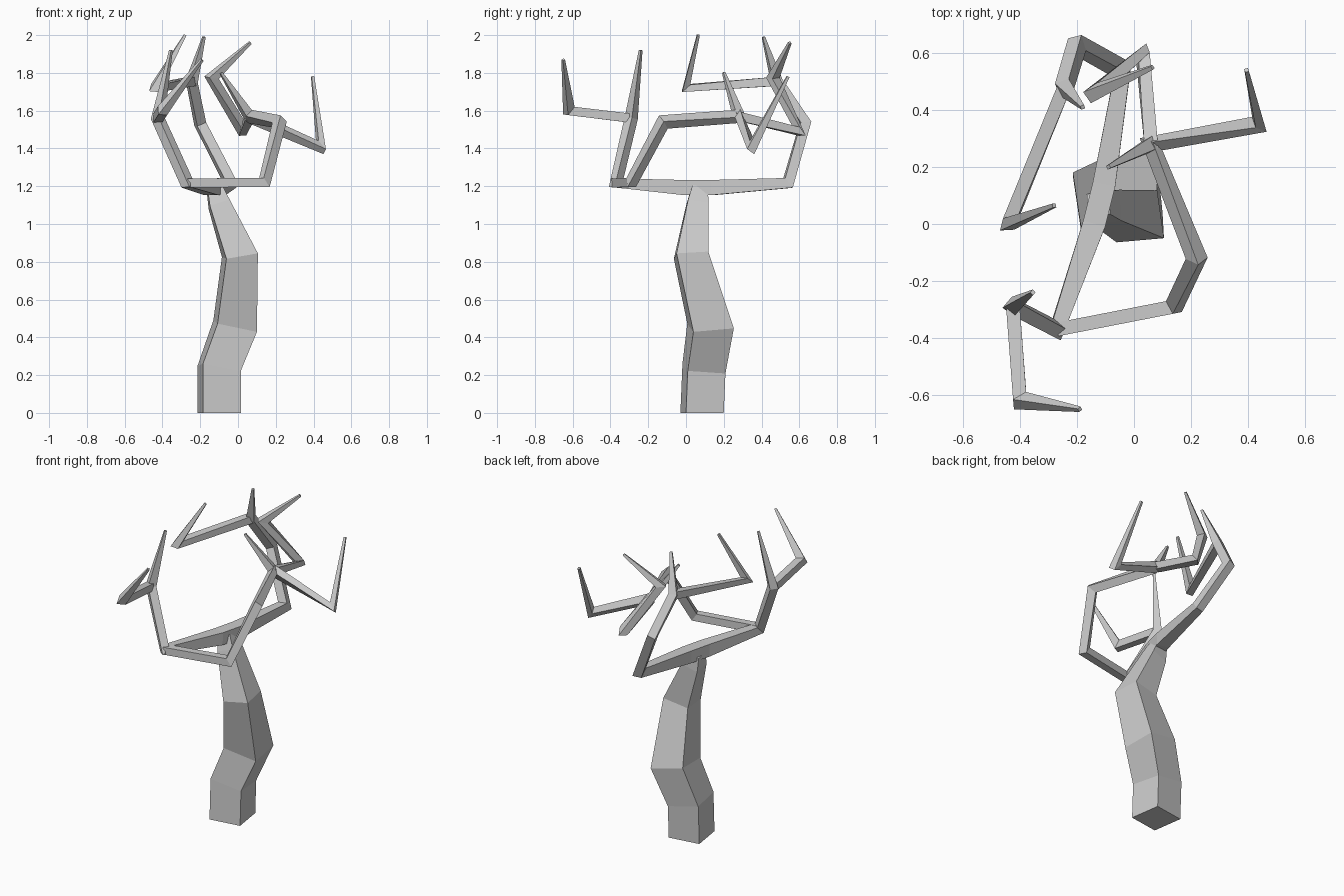
import bpy, bmesh
from mathutils import Vector
from math import radians, cos, sin

if "Cube" in bpy.data.objects:
    bpy.data.objects.remove(bpy.data.objects["Cube"])


def limb(name, points, radii, side=None):
    """Square tube along a path, mitred at the bends."""
    pts = [Vector(p) for p in points]
    dirs = [(b - a).normalized() for a, b in zip(pts, pts[1:])]
    u = Vector(side) if side else dirs[0].cross(Vector((0, 0, 1)))
    u = (u - dirs[0] * u.dot(dirs[0])).normalized()
    bm = bmesh.new()
    rings, last = [], dirs[0]
    for i, p in enumerate(pts):
        d1, d2 = dirs[max(i - 1, 0)], dirs[min(i, len(dirs) - 1)]
        t = (d1 + d2).normalized()
        u = last.rotation_difference(t) @ u
        u = (u - t * u.dot(t)).normalized()
        v = t.cross(u)
        last = t
        bend = d2 - d1
        stretch = min(1 / max(t.dot(d1), 0.1), 1.25) - 1
        ring = []
        for a, b in ((-1, -1), (1, -1), (1, 1), (-1, 1)):
            o = (u * a + v * b) * radii[i]
            if bend.length > 1e-4:
                n = bend.normalized()
                o += n * o.dot(n) * stretch
            ring.append(bm.verts.new(p + o))
        rings.append(ring)
    for r, s in zip(rings, rings[1:]):
        for k in range(4):
            bm.faces.new((r[k], r[(k + 1) % 4], s[(k + 1) % 4], s[k]))
    bm.faces.new(rings[0][::-1])
    bm.faces.new(rings[-1])
    bmesh.ops.recalc_face_normals(bm, faces=bm.faces[:])
    me = bpy.data.meshes.new(name)
    bm.to_mesh(me)
    bm.free()
    ob = bpy.data.objects.new(name, me)
    bpy.context.collection.objects.link(ob)
    return ob


# Fork points
hub = (-0.12, 0.07, 1.193)
front_fork = (-0.27, -0.37, 1.217)
left_fork = (-0.425, -0.29, 1.56)
right_fork = (0.06, 0.28, 1.57)
back_fork = (-0.245, 0.48, 1.755)
R, TIP = 0.024, 0.007

# Trunk
trunk = limb("trunk",
             [(-0.10, 0.085, 0), (-0.10, 0.095, 0.235), (-0.015, 0.13, 0.46),
              (0.01, 0.027, 0.835), (-0.10, 0.06, 1.105), (-0.125, 0.07, 1.19)],
             [0.101, 0.101, 0.106, 0.083, 0.055, 0.04],
             side=(cos(radians(8.5)), sin(radians(8.5)), 0))
for v in trunk.data.vertices[:4]:
    v.co.z = 0

# Main branches leaving the hub
limb("front_left_branch",
     [(-0.105, 0.14, 1.193), (-0.14, 0.0, 1.193), front_fork, left_fork, (-0.355, -0.24, 1.92)],
     [0.04, 0.04, 0.026, 0.025, TIP])
limb("back_branch",
     [(-0.14, 0.0, 1.193), (-0.105, 0.14, 1.193), (-0.04, 0.54, 1.217),
      (-0.20, 0.63, 1.53), back_fork, (-0.18, 0.41, 1.99)],
     [0.04, 0.04, 0.027, 0.026, 0.025, TIP])
limb("right_branch",
     [front_fork, (0.14, -0.29, 1.22), (0.22, -0.12, 1.54), right_fork,
      (0.44, 0.35, 1.405), (0.395, 0.54, 1.78)],
     [R, R, 0.026, 0.026, R, TIP])

# Side twigs
limb("left_twig", [left_fork, (-0.40, -0.62, 1.60), (-0.19, -0.65, 1.87)], [R, R, TIP])
limb("back_twig", [back_fork, (-0.44, 0.0, 1.72), (-0.28, 0.065, 2.0)], [R, R, TIP])
limb("right_twig", [right_fork, (0.03, 0.60, 1.49), (-0.14, 0.46, 1.775), (0.065, 0.55, 1.96)],
     [R, R, R, TIP])
limb("right_tip", [right_fork, (-0.09, 0.20, 1.80)], [R, TIP])
